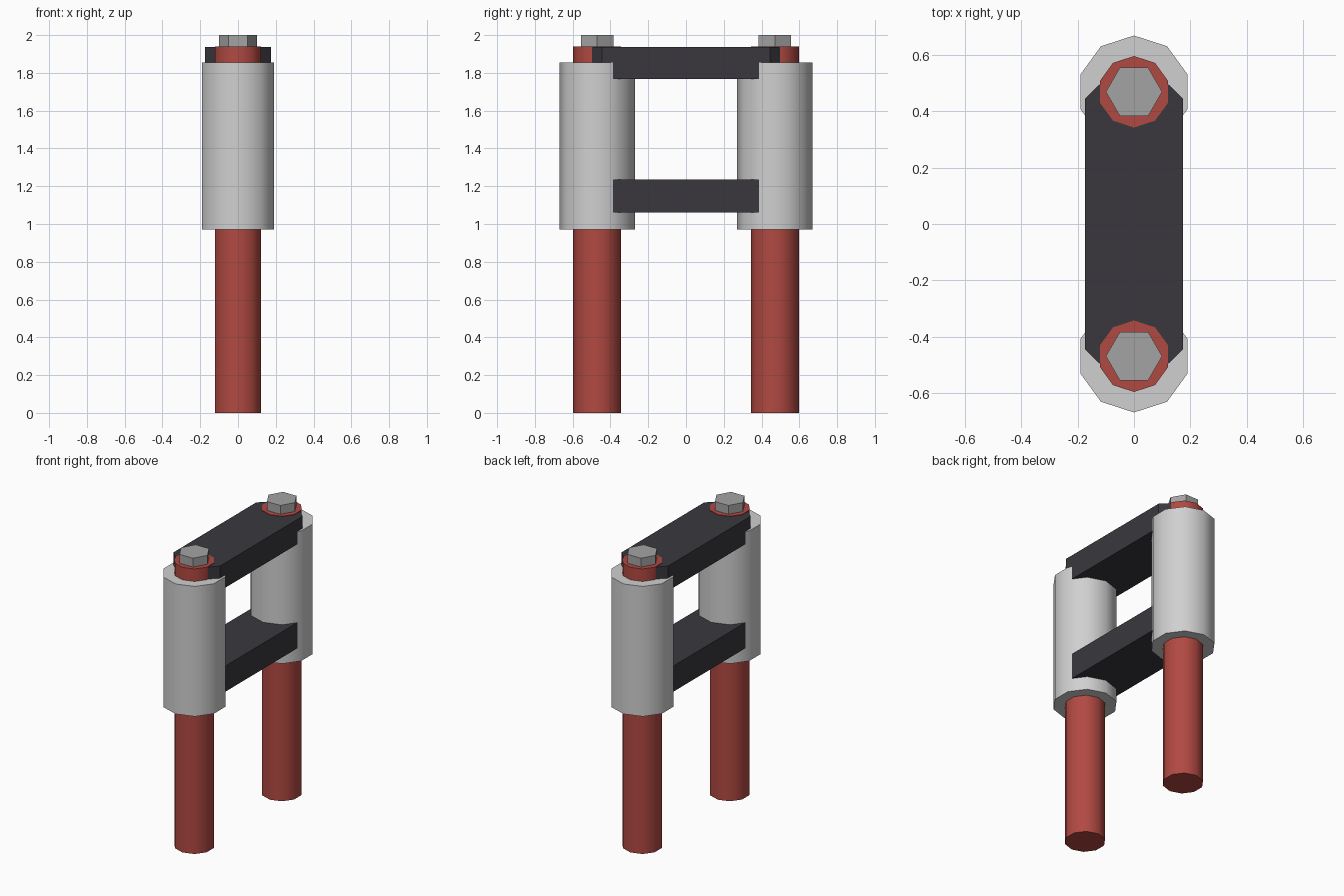
import bpy, bmesh, math

cube = bpy.data.objects.get("Cube")
if cube:
    bpy.data.objects.remove(cube, do_unlink=True)


def material(name, r, g, b):
    m = bpy.data.materials.new(name)
    m.diffuse_color = (r, g, b, 1)
    m.use_nodes = True
    m.node_tree.nodes["Principled BSDF"].inputs["Base Color"].default_value = (r, g, b, 1)
    return m


red = material("red paint", 0.44, 0.067, 0.054)
silver = material("light grey metal", 0.63, 0.63, 0.63)
steel = material("bolt steel", 0.37, 0.37, 0.37)
dark = material("dark grey", 0.041, 0.039, 0.048)


def prism(name, outline, z0, z1, mat, smooth=False):
    """Extrude a flat outline from z0 up to z1."""
    bm = bmesh.new()
    base = bm.faces.new([bm.verts.new((x, y, z0)) for x, y in outline])
    top = bmesh.ops.extrude_face_region(bm, geom=[base])["geom"]
    bmesh.ops.translate(bm, vec=(0, 0, z1 - z0),
                        verts=[v for v in top if isinstance(v, bmesh.types.BMVert)])
    bmesh.ops.recalc_face_normals(bm, faces=bm.faces)
    mesh = bpy.data.meshes.new(name)
    bm.to_mesh(mesh)
    bm.free()
    mesh.materials.append(mat)
    obj = bpy.data.objects.new(name, mesh)
    bpy.context.collection.objects.link(obj)
    if smooth:
        bpy.ops.object.select_all(action="DESELECT")
        obj.select_set(True)
        bpy.context.view_layer.objects.active = obj
        bpy.ops.object.shade_smooth_by_angle(angle=math.radians(45))
    return obj


def ring(sides, radius, y, start):
    return [(radius * math.cos(start + math.tau * i / sides),
             y + radius * math.sin(start + math.tau * i / sides)) for i in range(sides)]


# Two identical posts: rod, sleeve and hex bolt head
for side, y in (("front", -0.47), ("back", 0.47)):
    prism(side + "_rod", ring(10, 0.127, y, math.pi / 2), 0, 1.94, red, True)
    prism(side + "_sleeve", ring(10, 0.2, y, math.pi / 2), 0.97, 1.855, silver, True)
    prism(side + "_bolt_head", ring(6, 0.1, y, 0), 1.935, 2.0, steel)

# Cross bars with chamfered ends running into the posts
quarter = [(0.175, 0.445), (0.105, 0.513)]
half = quarter + [(-x, y) for x, y in reversed(quarter)]
bar = half + [(-x, -y) for x, y in half]
prism("upper_bar", bar, 1.768, 1.937, dark)
prism("lower_bar", bar, 1.06, 1.235, dark)
